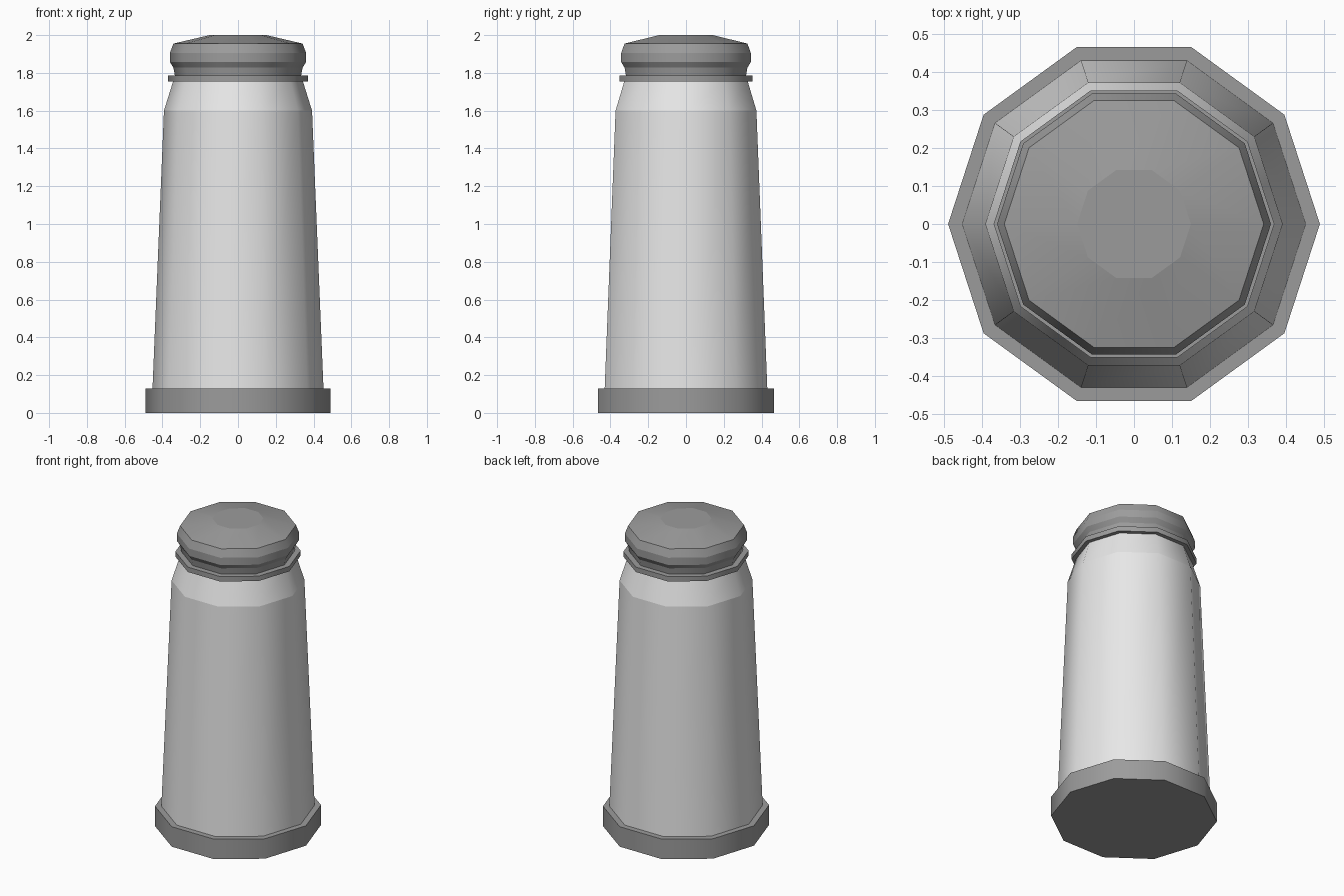
import bpy, math

cube = bpy.data.objects.get("Cube")
if cube:
    bpy.data.objects.remove(cube, do_unlink=True)

SIDES = 10


def material(name, value):
    mat = bpy.data.materials.new(name)
    mat.use_nodes = True
    colour = (value, value, value, 1)
    mat.diffuse_color = colour
    mat.node_tree.nodes["Principled BSDF"].inputs["Base Color"].default_value = colour
    return mat


def turned(name, profile, mat):
    """Ten-sided solid from (radius, height) points: smooth around, sharp between rings."""
    verts = [(r * math.cos(math.tau * i / SIDES), r * math.sin(math.tau * i / SIDES), z)
             for r, z in profile for i in range(SIDES)]
    faces = [tuple(reversed(range(SIDES)))]
    for ring in range(len(profile) - 1):
        a = ring * SIDES
        for i in range(SIDES):
            j = (i + 1) % SIDES
            faces.append((a + i, a + j, a + SIDES + j, a + SIDES + i))
    faces.append(tuple(range(len(verts) - SIDES, len(verts))))
    mesh = bpy.data.meshes.new(name)
    mesh.from_pydata(verts, [], faces)
    mesh.materials.append(mat)
    for poly in mesh.polygons:
        poly.use_smooth = True
    for edge in mesh.edges:
        a, b = edge.vertices
        edge.use_edge_sharp = a // SIDES == b // SIDES
    obj = bpy.data.objects.new(name, mesh)
    bpy.context.collection.objects.link(obj)
    return obj


light = material("light grey", 0.8)
dark = material("dark grey", 0.33)

# Foot, tapered body with shoulder, thin collar, and domed cap with its neck
turned("base", [(0.49, 0), (0.49, 0.13)], dark)
turned("body", [(0.453, 0.12), (0.392, 1.6), (0.342, 1.76)], light)
turned("collar", [(0.37, 1.755), (0.37, 1.787)], dark)
turned("cap", [(0.333, 1.78), (0.342, 1.828), (0.361, 1.858), (0.361, 1.905),
               (0.342, 1.955), (0.15, 2.0)], dark)
